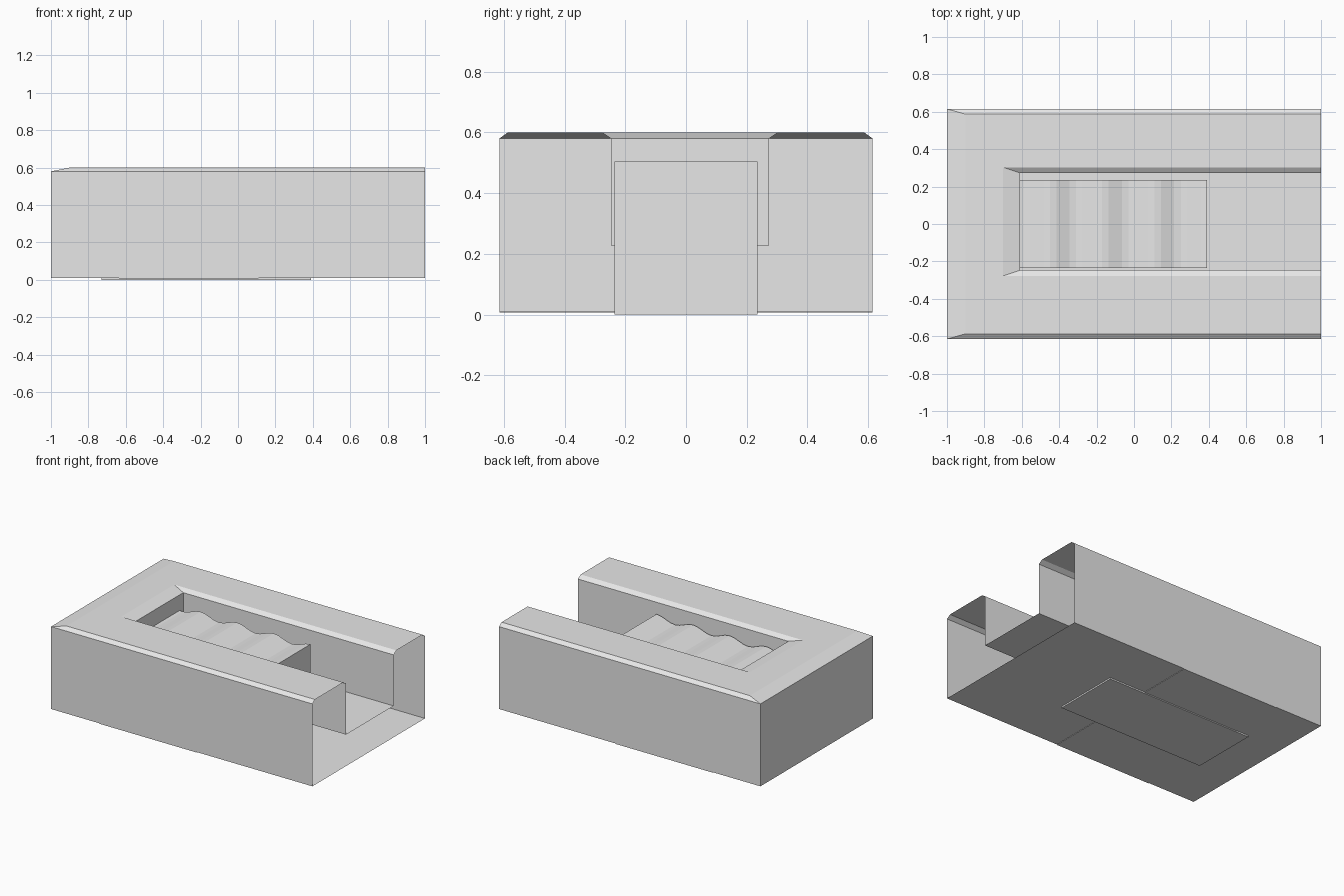
import bpy, bmesh, math

if "Cube" in bpy.data.objects:
    bpy.data.objects.remove(bpy.data.objects["Cube"])

grey = bpy.data.materials.new("plain_grey")
grey.diffuse_color = (0.8, 0.8, 0.8, 1)
grey.use_nodes = True
grey.node_tree.nodes["Principled BSDF"].inputs["Base Color"].default_value = grey.diffuse_color


def make_object(name, bm):
    mesh = bpy.data.meshes.new(name)
    bm.to_mesh(mesh)
    bm.free()
    mesh.materials.append(grey)
    obj = bpy.data.objects.new(name, mesh)
    bpy.context.collection.objects.link(obj)
    return obj


def prism(name, profile, y0, y1):
    """Extrude an x-z profile along y."""
    bm = bmesh.new()
    face = bm.faces.new([bm.verts.new((x, y0, z)) for x, z in profile])
    ext = bmesh.ops.extrude_face_region(bm, geom=[face])
    moved = [v for v in ext["geom"] if isinstance(v, bmesh.types.BMVert)]
    bmesh.ops.translate(bm, verts=moved, vec=(0, y1 - y0, 0))
    bmesh.ops.recalc_face_normals(bm, faces=bm.faces)
    return make_object(name, bm)


# Housing: U-shaped thin shell, open at the +x end.
# Each row is (closed end x, front y, back y, z), from outer bottom to slot floor.
rows = [
    (-1.00, -0.615, 0.615, 0.010),
    (-1.00, -0.615, 0.615, 0.580),
    (-0.90, -0.587, 0.587, 0.600),
    (-0.70, -0.277, 0.303, 0.600),
    (-0.61, -0.247, 0.273, 0.580),
    (-0.61, -0.247, 0.273, 0.227),
]
bm = bmesh.new()
loops = []
for xe, ya, yb, z in rows:
    loops.append([bm.verts.new(p) for p in
                  ((1, ya, z), (xe, ya, z), (xe, yb, z), (1, yb, z))])
for a, b in zip(loops, loops[1:]):
    for j in range(3):
        bm.faces.new((a[j], b[j], b[j + 1], a[j + 1]))
bm.faces.new(loops[0])                    # underside
bm.faces.new(list(reversed(loops[-1])))   # slot floor
make_object("housing", bm)

# Slider: block with a rippled top
x0, x1, waves, steps = -0.73, 0.39, 4, 8
profile = [(x0, 0), (x1, 0)]
n = waves * steps
for i in range(n, -1, -1):
    x = x0 + (x1 - x0) * i / n
    profile.append((x, 0.487 + 0.018 * math.cos(2 * math.pi * i / steps)))
prism("ripple_slider", profile, -0.235, 0.235)

# Thin cross plate on the underside
prism("base_cross_plate",
      [(-0.635, 0.007), (0.11, 0.007), (0.11, 0.012), (-0.635, 0.012)],
      -0.615, 0.615)
